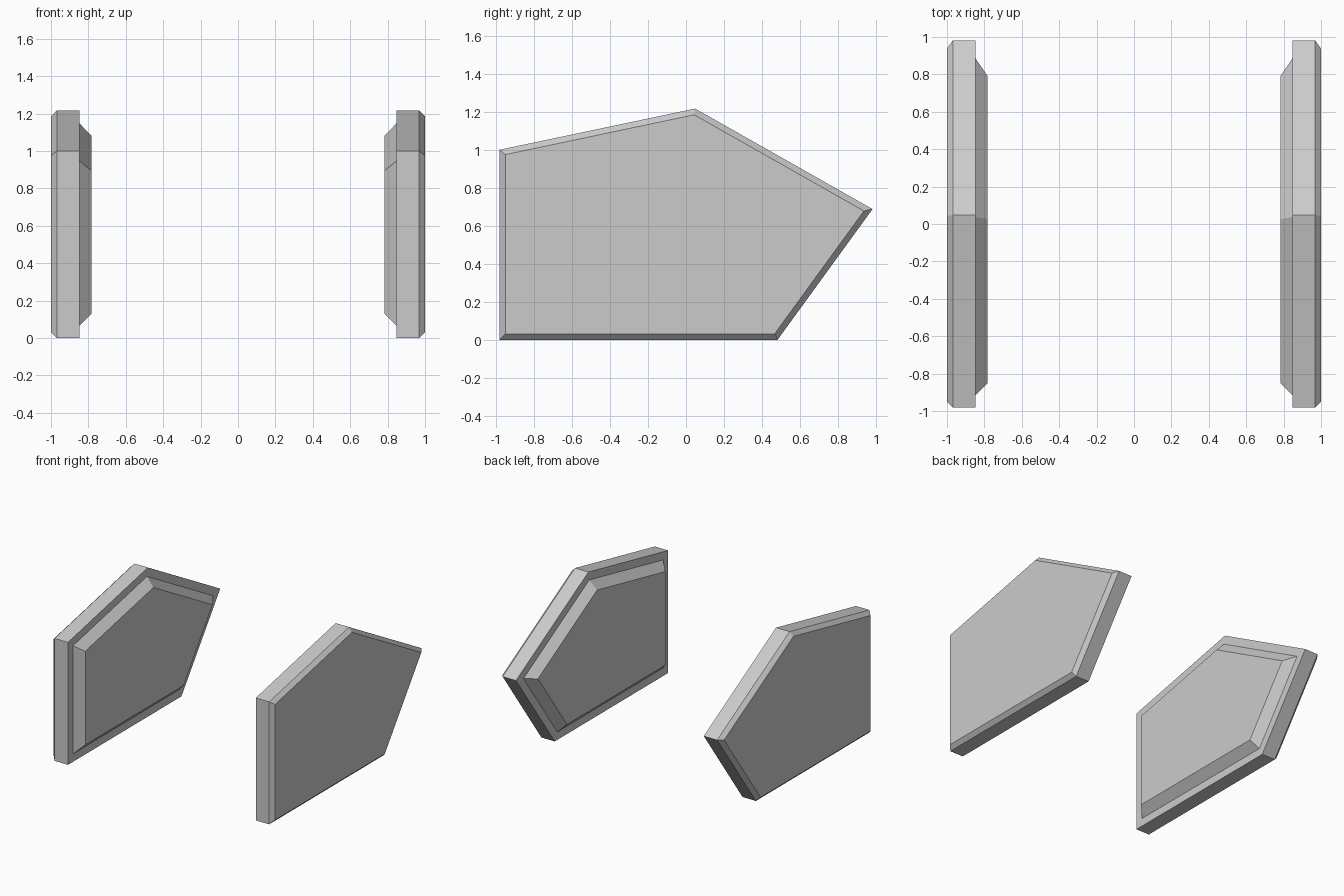
import bpy, bmesh
from mathutils import Vector

cube = bpy.data.objects.get("Cube")
if cube:
    bpy.data.objects.remove(cube, do_unlink=True)

grey = bpy.data.materials.new("light_grey")
grey.use_nodes = True
grey.diffuse_color = (0.6, 0.6, 0.6, 1)
grey.node_tree.nodes["Principled BSDF"].inputs["Base Color"].default_value = (0.6, 0.6, 0.6, 1)

# Five-sided side outline (y, z), counter-clockwise
OUTLINE = [Vector(p) for p in
           [(-0.982, 0), (0.482, 0), (0.982, 0.688), (0.048, 1.217), (-0.982, 1.0)]]

# Cross-section from inner face to outer face: (x, inset of the outline)
SECTIONS = [(0.783, 0.13), (0.848, 0.065), (0.848, 0), (0.969, 0), (1.0, 0.031)]


def inset(points, d):
    """Move every edge of the outline inward by d, with mitred corners."""
    result = []
    for i, p in enumerate(points):
        a = (p - points[i - 1]).normalized()
        b = (points[(i + 1) % len(points)] - p).normalized()
        na, nb = Vector((-a.y, a.x)), Vector((-b.y, b.x))
        result.append(p + (na + nb) * d / (1 + na.dot(nb)))
    return result


def side_panel(name, side):
    bm = bmesh.new()
    rings = [[bm.verts.new((side * x, p.x, p.y)) for p in inset(OUTLINE, d)]
             for x, d in SECTIONS]
    # Walls, ledge and bevels between neighbouring rings
    for r, s in zip(rings, rings[1:]):
        for i in range(len(r)):
            bm.faces.new((r[i - 1], r[i], s[i], s[i - 1]))
    # Flat inner and outer faces
    bm.faces.new(rings[0])
    bm.faces.new(rings[-1])
    bmesh.ops.recalc_face_normals(bm, faces=bm.faces)
    mesh = bpy.data.meshes.new(name)
    bm.to_mesh(mesh)
    bm.free()
    mesh.materials.append(grey)
    bpy.context.collection.objects.link(bpy.data.objects.new(name, mesh))


side_panel("left_side_panel", 1)
side_panel("right_side_panel", -1)
